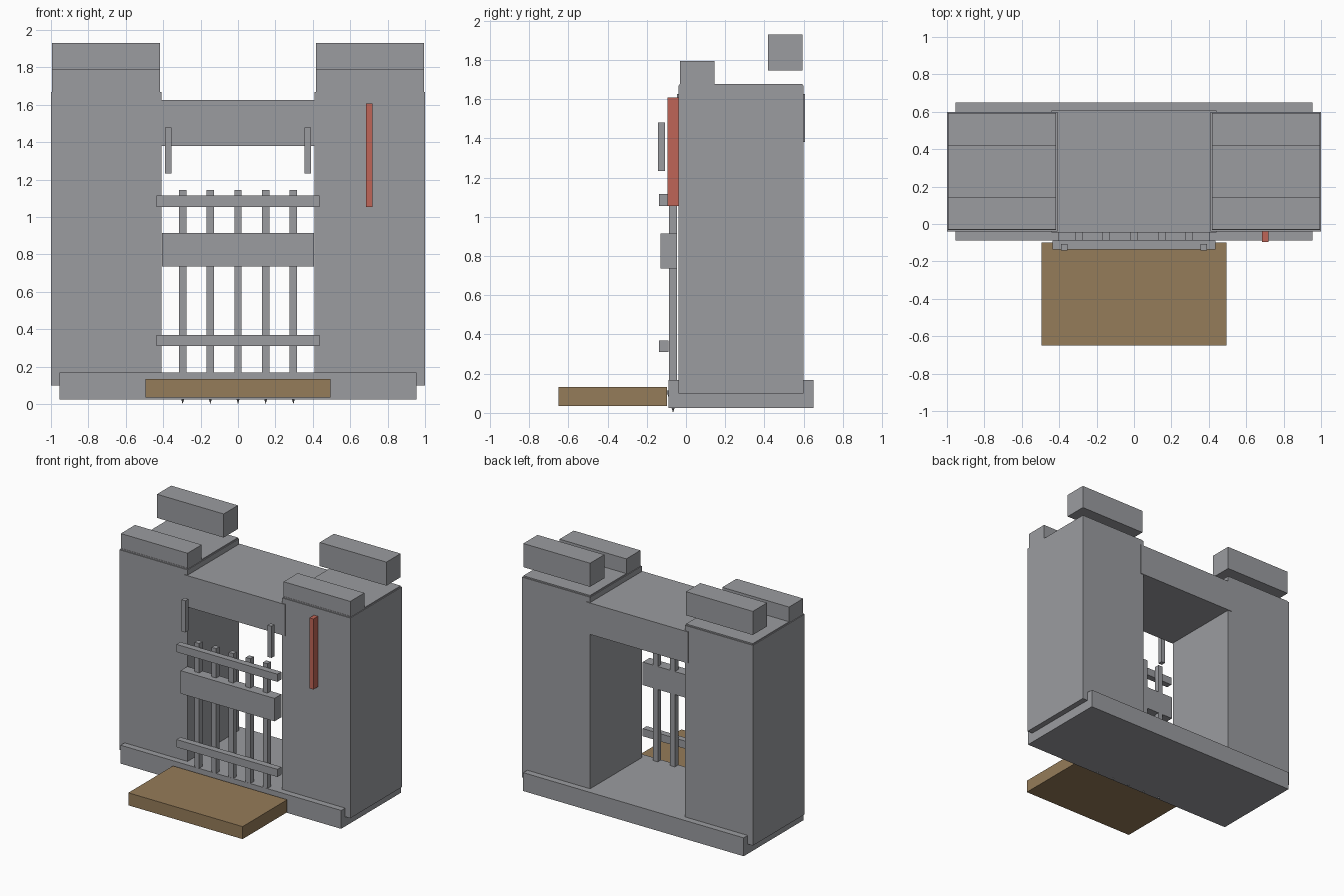
import bpy
from math import pi

cube = bpy.data.objects.get("Cube")
if cube:
    bpy.data.objects.remove(cube, do_unlink=True)


def material(name, rgb):
    m = bpy.data.materials.new(name)
    m.use_nodes = True
    m.diffuse_color = (*rgb, 1)
    m.node_tree.nodes["Principled BSDF"].inputs["Base Color"].default_value = (*rgb, 1)
    return m


stone = material("grey stone", (0.328, 0.333, 0.352))
wood = material("brown wood", (0.30, 0.20, 0.10))
red = material("red cloth", (0.52, 0.13, 0.095))


def box(name, x, y, z, mat=stone):
    """Box spanning the given (low, high) ranges."""
    spans = (x, y, z)
    bpy.ops.mesh.primitive_cube_add(size=1, location=[(a + b) / 2 for a, b in spans])
    ob = bpy.context.object
    ob.name = name
    ob.scale = [b - a for a, b in spans]
    bpy.ops.object.transform_apply(location=False, rotation=False, scale=True)
    ob.data.materials.append(mat)
    return ob


def pair(name, x, y, z, mat=stone):
    """The same box on both sides."""
    box("left_" + name, x, y, z, mat)
    box("right_" + name, (-x[1], -x[0]), y, z, mat)


# Foundation, towers and the beam over the passage
box("foundation", (-0.955, 0.955), (-0.088, 0.65), (0.024, 0.168))
pair("tower", (0.41, 1.0), (-0.039, 0.6), (0.10, 1.668))
pair("tower_cap", (0.416, 0.994), (-0.032, 0.594), (1.66, 1.678))
box("lintel", (-0.44, 0.44), (-0.045, 0.606), (1.38, 1.626))

# Battlements
pair("front_merlon", (0.416, 0.994), (-0.03, 0.145), (1.675, 1.793))
pair("rear_merlon", (0.416, 0.994), (0.417, 0.593), (1.745, 1.93))

# Gate bars with pointed feet
for i in range(5):
    x = (i - 2) * 0.148
    box(f"gate_bar_{i + 1}", (x - 0.02, x + 0.02), (-0.087, -0.045), (0.1, 1.145))
    bpy.ops.mesh.primitive_cone_add(vertices=4, radius1=0.034, radius2=0, depth=0.115,
                                    location=(x, -0.066, 0.0575), rotation=(pi, 0, 0))
    spike = bpy.context.object
    spike.name = f"gate_spike_{i + 1}"
    spike.data.materials.append(stone)

# Cross rails and the wide plate
for name, z in (("lower_rail", 0.31), ("upper_rail", 1.055)):
    box(name, (-0.437, 0.437), (-0.137, -0.088), (z, z + 0.06))
box("gate_plate", (-0.407, 0.407), (-0.13, -0.045), (0.735, 0.915))

# Hoisting chains, bridge deck and banner
pair("chain", (0.356, 0.39), (-0.143, -0.106), (1.232, 1.48))
box("bridge_deck", (-0.495, 0.495), (-0.65, -0.098), (0.035, 0.133), wood)
box("banner", (0.685, 0.72), (-0.095, -0.036), (1.055, 1.607), red)
